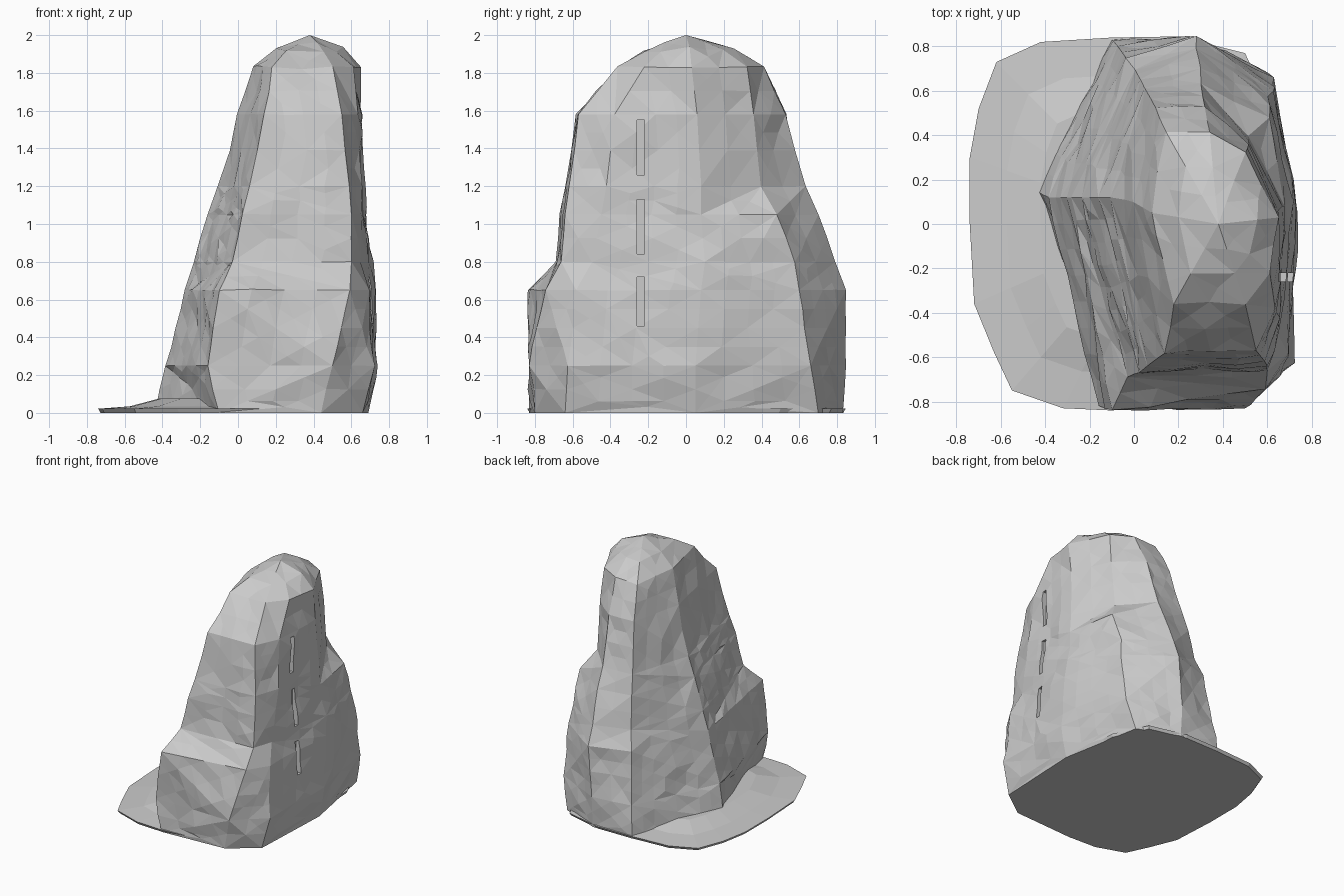
import bpy, bmesh, random
from mathutils import Vector, noise

if "Cube" in bpy.data.objects:
    bpy.data.objects.remove(bpy.data.objects["Cube"])

random.seed(7)


def make_object(name, bm):
    bmesh.ops.recalc_face_normals(bm, faces=bm.faces[:])
    mesh = bpy.data.meshes.new(name)
    bm.to_mesh(mesh)
    bm.free()
    ob = bpy.data.objects.new(name, mesh)
    bpy.context.collection.objects.link(ob)
    return ob


def loft(bm, rings):
    loops = [[bm.verts.new(p) for p in ring] for ring in rings]
    for a, b in zip(loops, loops[1:]):
        n = len(a)
        for i in range(n):
            bm.faces.new((a[i], a[(i + 1) % n], b[(i + 1) % n], b[i]))
    bm.faces.new(loops[0][::-1])
    return loops


# Standing stone: corners run front-left, left ridge, back-left ridge, back,
# back-right, right, front-right, front
sections = [
    (0.00, (-.10, -.83), (-.44, .15), (-.10, .83), (.25, .83), (.57, .70), (.69, .05), (.66, -.64), (.44, -.80)),
    (0.25, (-.16, -.82), (-.39, .12), (-.08, .81), (.25, .85), (.63, .66), (.74, .05), (.71, -.62), (.50, -.83)),
    (0.65, (-.10, -.84), (-.28, .12), (-.03, .74), (.28, .84), (.63, .60), (.735, .08), (.69, -.58), (.59, -.74)),
    (0.80, (-.03, -.69), (-.24, .12), (.00, .70), (.28, .79), (.61, .58), (.71, .10), (.66, -.50), (.60, -.66)),
    (1.05, (.03, -.66), (-.16, .12), (.03, .65), (.30, .70), (.61, .48), (.68, .08), (.66, -.45), (.60, -.64)),
    (1.20, (.06, -.64), (-.10, .12), (.05, .61), (.30, .63), (.52, .40), (.665, .08), (.65, -.42), (.59, -.62)),
    (1.58, (.14, -.58), (.00, .10), (.10, .52), (.32, .53), (.52, .36), (.655, .06), (.64, -.38), (.55, -.57)),
    (1.83, (.18, -.36), (.09, .05), (.14, .42), (.34, .41), (.50, .32), (.655, .03), (.61, -.22), (.50, -.36)),
]
rings = [[Vector((x, y, s[0])) for x, y in s[1:]] for s in sections]
apex = Vector((.38, 0, 2.0))
# Rounded shoulder below the peak
shoulder = []
for p in rings[-1]:
    q = apex.lerp(p, .62)
    q.z = 1.915 if p.y < -.1 else 1.93
    shoulder.append(q)
rings.append(shoulder)

bm = bmesh.new()
loops = loft(bm, rings)
tip = bm.verts.new(apex)
for i in range(8):
    bm.faces.new((loops[-1][i], loops[-1][(i + 1) % 8], tip))

# Split long edges into even, chipped facets
bmesh.ops.triangulate(bm, faces=bm.faces[:])
for limit in (.6, .4, .27, .2):
    edges = [e for e in bm.edges if e.calc_length() > limit
             and max(v.co.z for v in e.verts) > .01]
    bmesh.ops.subdivide_edges(bm, edges=edges, cuts=1)
    bmesh.ops.triangulate(bm, faces=[f for f in bm.faces if len(f.verts) > 3])
bm.normal_update()
for v in bm.verts:
    if .01 < v.co.z < 1.98:
        v.co += v.normal * (.016 * noise.noise(v.co * 5) + random.uniform(-.006, .008))
stone = make_object("standing_stone", bm)

# Plain chisel grooves on the right face
for z0, z1, x in ((.46, .72, .67), (.84, 1.13, .64), (1.26, 1.55, .62)):
    bm = bmesh.new()
    bmesh.ops.create_cube(bm, size=1)
    for v in bm.verts:
        v.co = Vector((x + .1 + v.co.x * .2, -.24 + v.co.y * .04,
                       (z0 + z1) / 2 + v.co.z * (z1 - z0)))
    cutter = make_object("groove_cutter", bm)
    cutter.hide_render = True
    cutter.hide_set(True)
    cutter.display_type = 'WIRE'
    mod = stone.modifiers.new("groove", 'BOOLEAN')
    mod.operation = 'DIFFERENCE'
    mod.solver = 'EXACT'
    mod.object = cutter

# Thin ground slab, rising slightly where it meets the stone
outline = [(-.74, .30), (-.70, .52), (-.62, .73), (-.42, .82), (-.10, .84), (.20, .845),
           (.50, .77), (.63, .50), (.66, -.60), (.46, -.79), (-.10, -.84), (-.32, -.83),
           (-.55, -.75), (-.63, -.58), (-.72, -.36), (-.74, 0)]


def slab_ring(k, z):
    return [Vector((.1 + (x - .1) * k, y * k, z)) for x, y in outline]


bm = bmesh.new()
slab = loft(bm, [slab_ring(.985, 0), slab_ring(1, .022), slab_ring(.8, .035), slab_ring(.62, .075)])
bm.faces.new(slab[-1])
bmesh.ops.triangulate(bm, faces=[f for f in bm.faces if len(f.verts) == 4])
make_object("ground_slab", bm)
